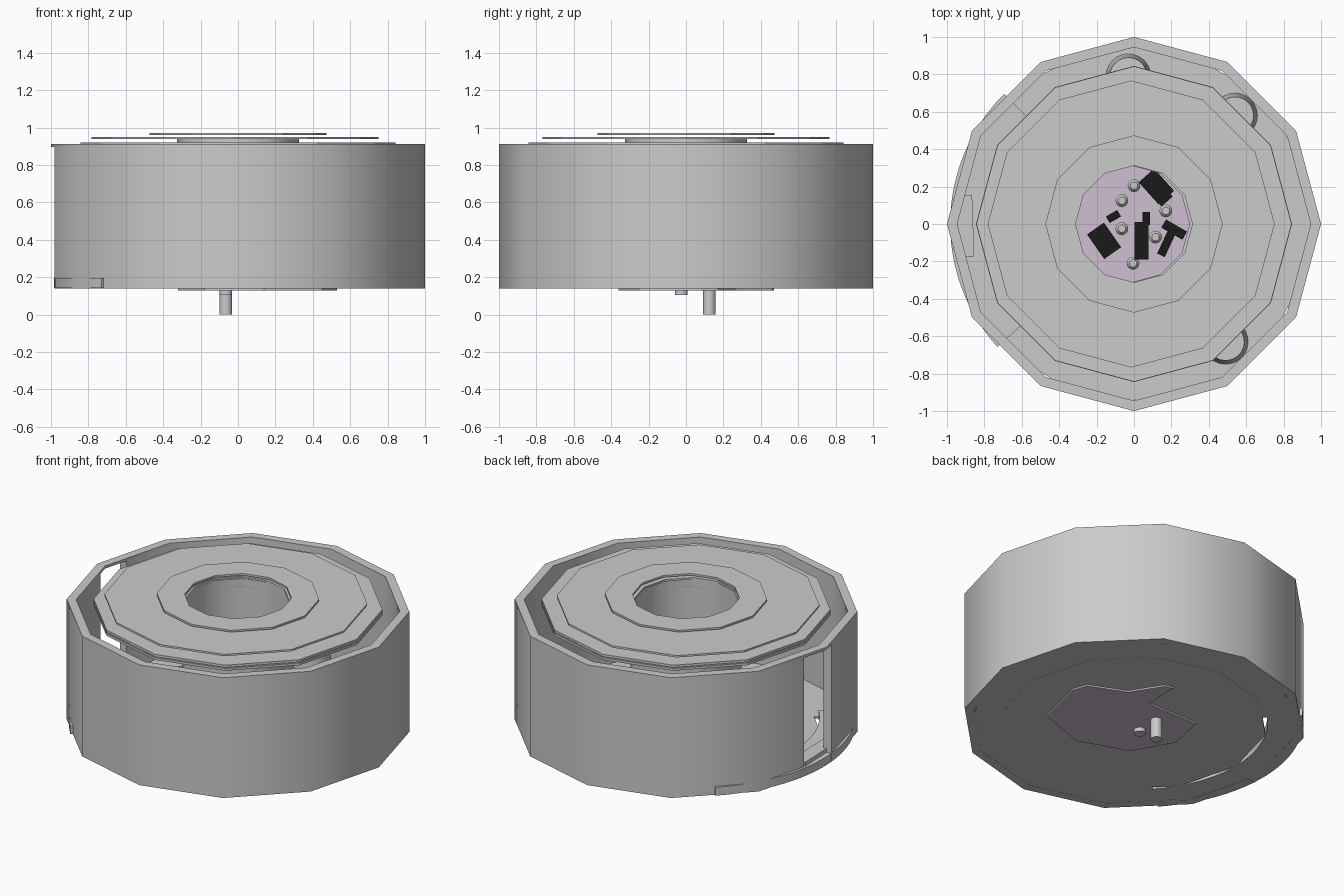
import bpy, bmesh
from math import cos, sin, radians, pi

if "Cube" in bpy.data.objects:
    bpy.data.objects.remove(bpy.data.objects["Cube"])


def mat(name, c):
    m = bpy.data.materials.new(name)
    m.diffuse_color = (*c, 1)
    m.use_nodes = True
    m.node_tree.nodes["Principled BSDF"].inputs["Base Color"].default_value = m.diffuse_color
    return m


LIGHT = mat("light_grey", (0.80, 0.79, 0.82))
PURPLE = mat("pale_purple", (0.62, 0.52, 0.64))
BLACK = mat("black", (0.01, 0.01, 0.01))


def finish(bm, name, material=None, smooth=False):
    bmesh.ops.recalc_face_normals(bm, faces=bm.faces)
    me = bpy.data.meshes.new(name)
    bm.to_mesh(me)
    bm.free()
    ob = bpy.data.objects.new(name, me)
    bpy.context.collection.objects.link(ob)
    if material:
        me.materials.append(material)
    if smooth:
        bpy.ops.object.select_all(action='DESELECT')
        ob.select_set(True)
        bpy.context.view_layer.objects.active = ob
        bpy.ops.object.shade_smooth_by_angle(angle=radians(35))
    return ob


def on_polygon(r, a):
    # point at angle a (degrees) on a 12-sided outline of corner radius r
    k = r * cos(radians(15)) / cos(radians(a % 30 - 15))
    return k * cos(radians(a)), k * sin(radians(a))


def on_circle(r, a):
    return r * cos(radians(a)), r * sin(radians(a))


def ring(name, ro, ri, z0, z1, angles=None, material=None, smooth=False,
         shape=on_polygon, cx=0, cy=0):
    # full ring, or an arc with closed ends when angles are given
    full = angles is None
    angles = angles or [i * 30 for i in range(12)]
    bm = bmesh.new()
    rows = []
    for a in angles:
        rows.append([bm.verts.new((x + cx, y + cy, z)) for (x, y), z in
                     ((shape(ro, a), z0), (shape(ro, a), z1),
                      (shape(ri, a), z1), (shape(ri, a), z0))])
    n = len(rows)
    for i in range(n if full else n - 1):
        p, q = rows[i], rows[(i + 1) % n]
        for j in range(4):
            k = (j + 1) % 4
            bm.faces.new((p[j], q[j], q[k], p[k]))
    if not full:
        bm.faces.new(rows[0])
        bm.faces.new(rows[-1])
    return finish(bm, name, material, smooth)


def prism(name, pts, z0, z1, material=None):
    bm = bmesh.new()
    f = bm.faces.new([bm.verts.new((x, y, z0)) for x, y in pts])
    new = bmesh.ops.extrude_face_region(bm, geom=[f])['geom']
    bmesh.ops.translate(bm, vec=(0, 0, z1 - z0),
                        verts=[v for v in new if isinstance(v, bmesh.types.BMVert)])
    return finish(bm, name, material)


def post(name, x, y, r0, r1, z0, z1, material=None, n=16):
    bm = bmesh.new()
    bmesh.ops.create_cone(bm, cap_ends=True, segments=n, radius1=r0, radius2=r1, depth=z1 - z0)
    bmesh.ops.translate(bm, vec=(x, y, (z0 + z1) / 2), verts=bm.verts)
    return finish(bm, name, material, True)


def box(name, x, y, z, sx, sy, sz, turn=0, material=None):
    bm = bmesh.new()
    bmesh.ops.create_cube(bm, size=1)
    bmesh.ops.scale(bm, vec=(sx, sy, sz), verts=bm.verts)
    ob = finish(bm, name, material)
    ob.location = (x, y, z)
    ob.rotation_euler.z = radians(turn)
    return ob


# housing wall with a slot on the left, bridged by a thin top rim
ring("housing_wall", 1.0, 0.945, 0.14, 0.895,
     [184.3] + [210 + 30 * i for i in range(11)] + [530], smooth=True)
ring("top_rim", 1.0, 0.945, 0.895, 0.912, smooth=True)

# floor: centre plate, outer ring and the curved latch sector at the left
prism("floor_plate", [on_polygon(0.776, 30 * i) for i in range(12)], 0.14, 0.155)
ring("floor_ring", 0.96, 0.776, 0.141, 0.155, [222 + i * 273 / 24 for i in range(25)])
ring("latch_sector", 0.983, 0.776, 0.142, 0.195, [135 + i * 3.625 for i in range(25)],
     LIGHT, True, on_circle)
box("latch_block", -0.905, -0.01, 0.20, 0.09, 0.33, 0.04, 2, LIGHT)

# circuit board, its raised side and the part showing underneath
prism("circuit_board", [on_polygon(0.42, 30 * i) for i in range(12)], 0.155, 0.165, PURPLE)
prism("board_underside", [(.45, -.25), (.53, .08), (.50, .17), (.27, .27), (.15, .46), (.10, .47),
                          (.09, .24), (-.27, .24), (-.32, .0), (-.18, -.25), (.14, -.36)],
      0.13, 0.142, PURPLE)

# black components on the board
for i, (x, y, sx, sy, turn) in enumerate((
        (0.12, 0.20, .16, .11, -48), (0.15, 0.15, .08, .08, -48), (-0.16, -0.09, .11, .16, 35),
        (0.04, -0.09, .075, .20, 0), (0.065, 0.03, .04, .07, 0), (-0.11, 0.04, .07, .04, 30),
        (0.18, -0.09, .045, .17, -25), (0.215, -0.03, .13, .05, -30))):
    box(f"component_{i}", x, y, 0.19, sx, sy, 0.05, turn, BLACK)

# screws, and the two pegs passing below the floor
for i, (x, y, z) in enumerate(((-.065, .125, 0), (-.065, -.025, .105), (0, .205, .15),
                               (.17, .07, .15), (.115, -.07, .15), (-.005, -.21, .15))):
    post(f"screw_{i}", x, y, 0.034, 0.034, z, 0.20, LIGHT)
    post(f"screw_tip_{i}", x, y, 0.034, 0.02, 0.20, 0.22, LIGHT)

# guide posts standing against the wall
for i, (x, y) in enumerate(((-.03, .79), (.54, .58), (.49, -.63))):
    post(f"guide_post_{i}", x, y, 0.12, 0.10, 0.155, 0.45, n=24)

# reel: hub and stacked plates around the centre hole
ring("reel_hub", 0.325, 0.312, 0.165, 0.94, smooth=True)
ring("reel_under_plate", 0.845, 0.312, 0.885, 0.90, material=PURPLE)
ring("reel_plate", 0.843, 0.312, 0.905, 0.92, material=LIGHT)
ring("reel_middle_plate", 0.767, 0.312, 0.938, 0.95, material=LIGHT, cx=-0.015)
ring("reel_top_plate", 0.474, 0.312, 0.96, 0.972, material=LIGHT)
